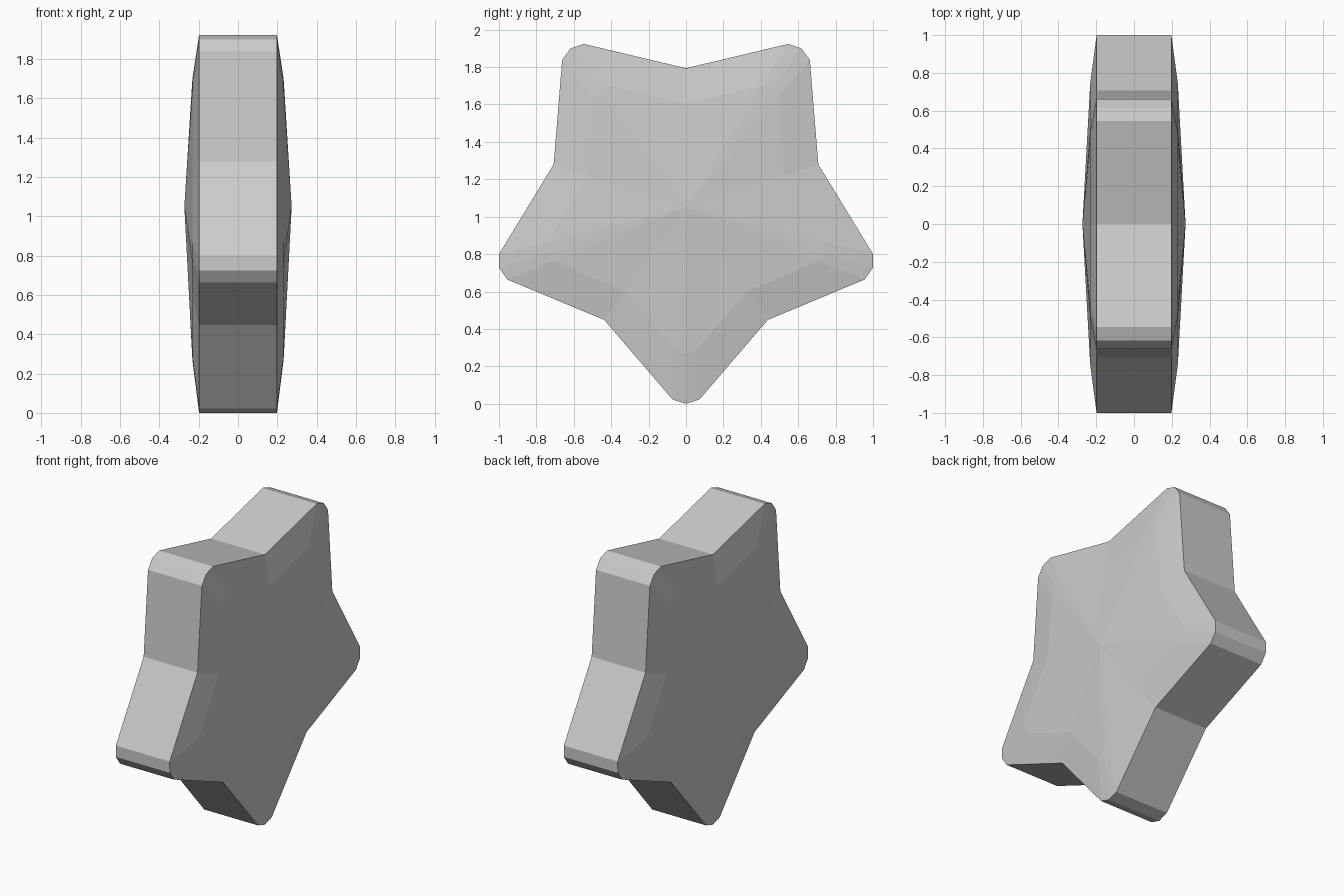
import bpy, bmesh
from math import sin, cos, radians

if "Cube" in bpy.data.objects:
    bpy.data.objects.remove(bpy.data.objects["Cube"])

CENTRE_Z = 1.05
ARMS = 5

# Star outline in the y-z plane: three points per rounded tip, one per valley
outline = []
for arm in range(ARMS):
    base = -90 + arm * 360 / ARMS
    for offset, radius in ((-4, 1.03), (0, 1.05), (4, 1.03), (36, 0.744)):
        a = radians(base + offset)
        outline.append((radius * cos(a), radius * sin(a)))

bm = bmesh.new()


def ring(x, scale):
    return [bm.verts.new((x, y * scale, CENTRE_Z + z * scale)) for y, z in outline]


def bridge(a, b):
    n = len(a)
    for i in range(n):
        j = (i + 1) % n
        bm.faces.new((a[i], a[j], b[j], b[i]))


# Straight side wall
rims = {s: ring(s * 0.198, 1.0) for s in (-1, 1)}
bridge(rims[-1], rims[1])

# Puffed faces: sloped border, then a shallow peak at the centre
for s in (-1, 1):
    inner = ring(s * 0.232, 0.745)
    bridge(rims[s], inner)
    peak = bm.verts.new((s * 0.273, 0, CENTRE_Z))
    for i in range(len(inner)):
        bm.faces.new((inner[i], inner[(i + 1) % len(inner)], peak))

bmesh.ops.recalc_face_normals(bm, faces=bm.faces)
mesh = bpy.data.meshes.new("star")
bm.to_mesh(mesh)
bm.free()
star = bpy.data.objects.new("star", mesh)
bpy.context.collection.objects.link(star)
